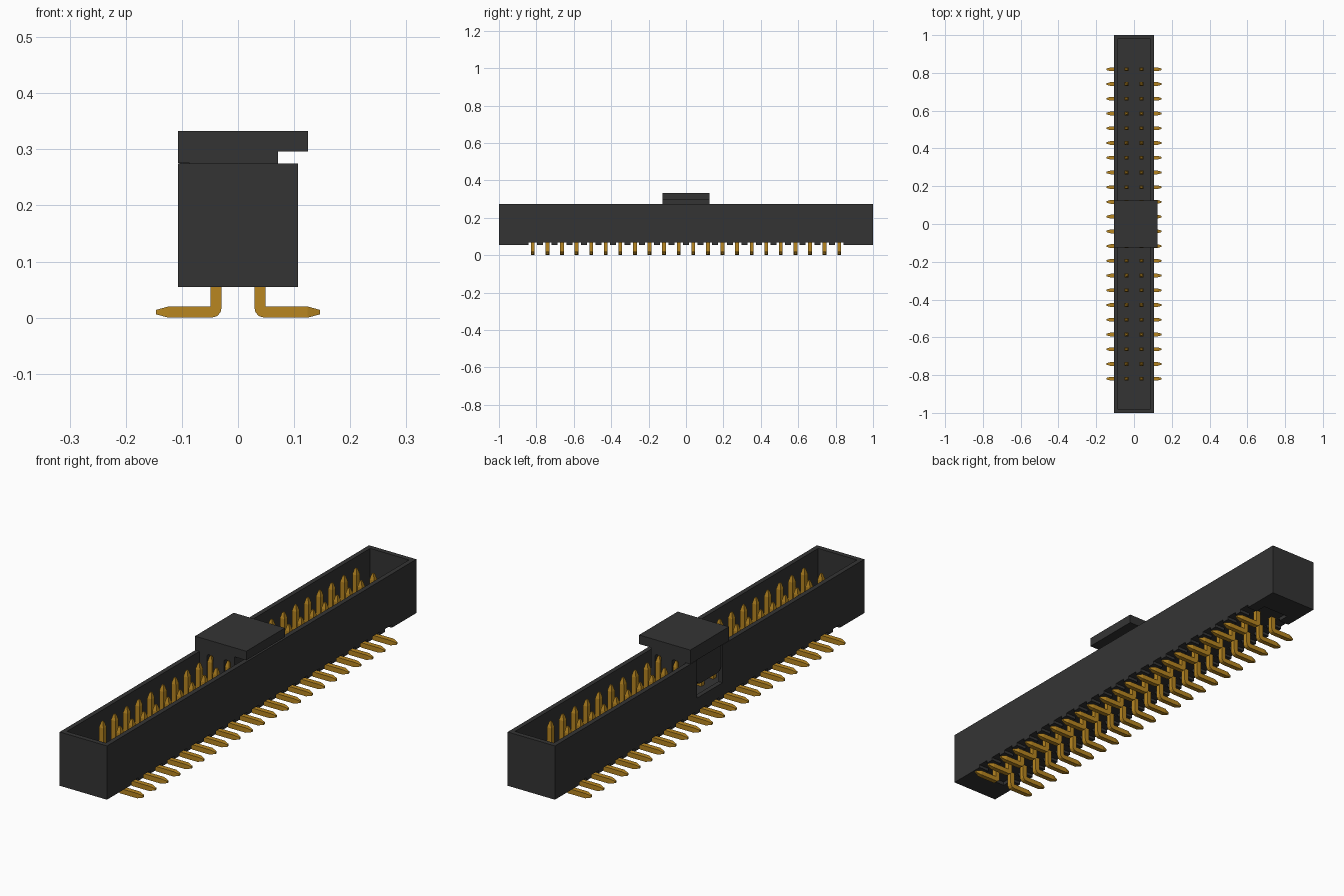
import bpy, bmesh, math

default = bpy.data.objects.get("Cube")
if default:
    bpy.data.objects.remove(default, do_unlink=True)


def material(name, color, rough):
    m = bpy.data.materials.new(name)
    m.use_nodes = True
    m.diffuse_color = (*color, 1)
    bsdf = next(n for n in m.node_tree.nodes if n.type == 'BSDF_PRINCIPLED')
    bsdf.inputs["Base Color"].default_value = (*color, 1)
    bsdf.inputs["Roughness"].default_value = rough
    return m


black = material("black plastic", (0.034, 0.034, 0.034), 0.6)
gold = material("gold metal", (0.48, 0.24, 0.015), 0.4)


def finish(name, bm, mat):
    bmesh.ops.recalc_face_normals(bm, faces=bm.faces)
    mesh = bpy.data.meshes.new(name)
    bm.to_mesh(mesh)
    bm.free()
    mesh.materials.append(mat)
    obj = bpy.data.objects.new(name, mesh)
    bpy.context.collection.objects.link(obj)
    return obj


def add_box(bm, x, y, z):
    """Box from (min, max) pairs."""
    verts = bmesh.ops.create_cube(bm, size=1)["verts"]
    for v in verts:
        v.co = [r[0] + (c + 0.5) * (r[1] - r[0]) for r, c in zip((x, y, z), v.co)]


def boxes(name, ranges, mat=black):
    bm = bmesh.new()
    for r in ranges:
        add_box(bm, *r)
    return finish(name, bm, mat)


def prism(name, outline, axis, lo, hi):
    """Extrude a 2D outline along x or y."""
    bm = bmesh.new()
    place = (lambda a, b: (lo, a, b)) if axis == "x" else (lambda a, b: (a, lo, b))
    face = bm.faces.new([bm.verts.new(place(a, b)) for a, b in outline])
    out = bmesh.ops.extrude_face_region(bm, geom=[face])["geom"]
    step = (hi - lo, 0, 0) if axis == "x" else (0, hi - lo, 0)
    bmesh.ops.translate(bm, vec=step, verts=[v for v in out if isinstance(v, bmesh.types.BMVert)])
    return finish(name, bm, black)


def cut(obj, ranges):
    """Subtract boxes and discard the cutter."""
    cutter = boxes("cutter", ranges)
    cutter.hide_render = True
    mod = obj.modifiers.new("cut", 'BOOLEAN')
    mod.operation, mod.solver, mod.object = 'DIFFERENCE', 'EXACT', cutter
    bpy.context.view_layer.objects.active = obj
    bpy.ops.object.modifier_apply(modifier=mod.name)
    bpy.data.objects.remove(cutter, do_unlink=True)


COUNT, PITCH, PIN_X = 22, 0.078, 0.039
pin_ys = [(i - (COUNT - 1) / 2) * PITCH for i in range(COUNT)]

# Housing: open trough with a side key slot and a relieved underside
housing = boxes("housing", [((-0.107, 0.107), (-1, 1), (0.055, 0.275))])
cut(housing, [((-0.088, 0.088), (-0.98, 0.98), (0.11, 0.4))])
cut(housing, [((-0.2, -0.07), (-0.083, 0.083), (0.12, 0.4))])
cut(housing, [((-0.06, 0.06), (-0.89, 0.89), (0.0, 0.07))])
cut(housing, [((-0.2, 0.2), (y - 0.023, y + 0.023), (0.0, 0.067)) for y in pin_ys])

# Pick-up cap: overhanging top, neck, and ribs that straddle the pin rows
cap = prism("pickup_cap", [
    (-0.107, 0.276), (-0.086, 0.276), (-0.086, 0.16), (-0.053, 0.16),
    (-0.053, 0.268), (-0.048, 0.273), (-0.030, 0.273), (-0.025, 0.268),
    (-0.025, 0.16), (0.025, 0.16), (0.025, 0.268), (0.030, 0.273),
    (0.048, 0.273), (0.053, 0.268), (0.053, 0.16), (0.071, 0.16),
    (0.071, 0.296), (0.125, 0.296), (0.125, 0.333), (-0.107, 0.333)],
    "y", -0.125, 0.125)

# Cap tongue: round-cornered tab sitting in the key slot
half, low, r = 0.079, 0.17, 0.025
tab = [(half, 0.28)]
for cy, start in ((half - r, 0), (r - half, -90)):
    for k in range(6):
        a = math.radians(start - k * 18)
        tab.append((cy + r * math.cos(a), low + r + r * math.sin(a)))
tab.append((-half, 0.28))
prism("cap_tongue", tab, "x", -0.104, -0.085)

# Pin: square rod bent outward, tapered at both ends
# Each section is inner x, z, outer x, z, half width
sections = [
    (0.035, 0.268, 0.043, 0.268, 0.004),
    (0.029, 0.245, 0.049, 0.245, 0.010),
    (0.029, 0.019, 0.049, 0.020, 0.010),
    (0.031, 0.010, 0.049, 0.020, 0.010),
    (0.037, 0.003, 0.049, 0.020, 0.010),
    (0.047, 0.000, 0.049, 0.020, 0.010),
    (0.124, 0.000, 0.124, 0.020, 0.010),
    (0.146, 0.006, 0.146, 0.014, 0.004)]
bm = bmesh.new()
rings = [[bm.verts.new(p) for p in ((ax, -w, az), (ax, w, az), (bx, w, bz), (bx, -w, bz))]
         for ax, az, bx, bz, w in sections]
for a, b in zip(rings, rings[1:]):
    for i in range(4):
        j = (i + 1) % 4
        bm.faces.new((a[i], a[j], b[j], b[i]))
bm.faces.new(rings[0])
bm.faces.new(rings[-1])
bmesh.ops.remove_doubles(bm, verts=bm.verts, dist=1e-5)
first = finish("pin", bm, gold)
pin_mesh = first.data
bpy.data.objects.remove(first, do_unlink=True)

# Two rows of pins sharing one mesh
for side, turn in (("right", 0), ("left", math.pi)):
    for i, y in enumerate(pin_ys):
        pin = bpy.data.objects.new(f"pin_{side}_{i + 1}", pin_mesh)
        pin.location.y = y
        pin.rotation_euler.z = turn
        bpy.context.collection.objects.link(pin)
